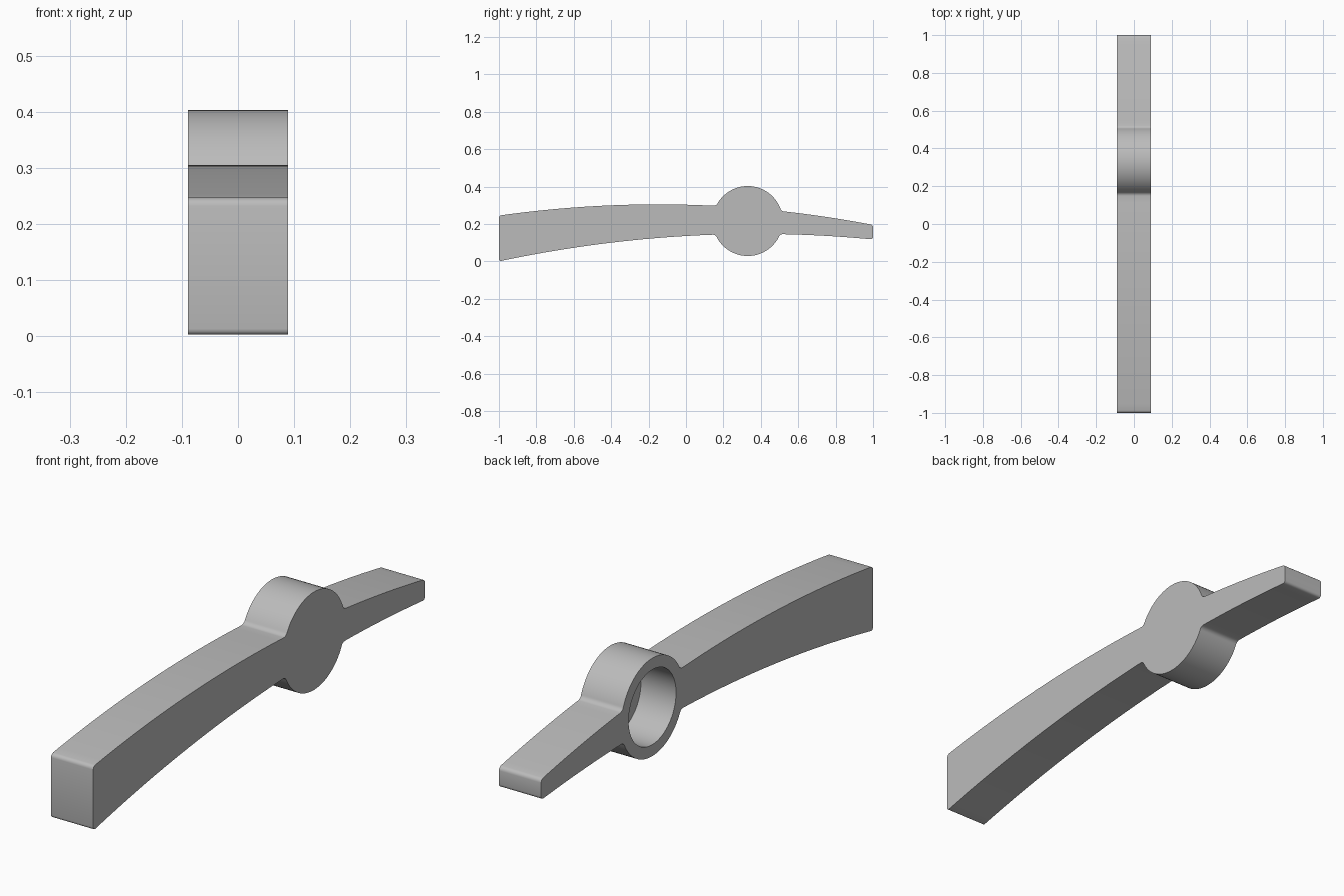
import bpy, bmesh
from math import cos, sin, pi, radians

cube = bpy.data.objects.get("Cube")
if cube:
    bpy.data.objects.remove(cube, do_unlink=True)

HALF = 0.089                  # half thickness along x
CY, CZ, R = 0.33, 0.216, 0.187  # round hub
BORE, FLOOR = 0.143, 0.03     # blind socket radius and floor thickness


def top(y):
    return 0.305 - 0.083 * (y + 0.15) ** 2


def bottom(y):
    return 0.147 - 0.077 * (y - 0.38) ** 2


def curve(f, a, b, n):
    return [(a + (b - a) * i / n, f(a + (b - a) * i / n)) for i in range(n + 1)]


def hub_arc(outside, start, n=26):
    """Part of the hub circle that stands clear of the curved arms."""
    angles = [start + pi * i / 2000 for i in range(2001)]
    clear = [a for a in angles if outside(CY + R * cos(a), CZ + R * sin(a))]
    a, b = clear[0], clear[-1]
    return [(CY + R * cos(a + (b - a) * i / n), CZ + R * sin(a + (b - a) * i / n))
            for i in range(n + 1)]


# Side outline, counter-clockwise, in pieces that meet at corners
under = hub_arc(lambda y, z: z < bottom(y), pi)
over = hub_arc(lambda y, z: z > top(y), 0)
pieces = [
    curve(bottom, -1, under[0][0], 24), under,
    curve(bottom, under[-1][0], 1, 12),
    curve(top, 1, over[0][0], 12), over,
    curve(top, over[-1][0], -1, 24),
]

bm = bmesh.new()
verts, corners = [], []
for i, piece in enumerate(pieces):
    # Pieces share their end points, except at the two upright arm ends
    joined = i not in (0, 3)
    new = [bm.verts.new((-HALF, y, z)) for y, z in piece[1 if joined else 0:]]
    corners += [new[-1]] if joined else [new[0], new[-1]]
    verts += new
face = bm.faces.new(verts)

# Small rounding of the arm ends and the hub junctions
bmesh.ops.bevel(bm, geom=corners, offset=0.013, segments=4, profile=0.5,
                affect='VERTICES', clamp_overlap=True)
result = bmesh.ops.extrude_face_region(bm, geom=bm.faces[:])
moved = [g for g in result["geom"] if isinstance(g, bmesh.types.BMVert)]
bmesh.ops.translate(bm, verts=moved, vec=(2 * HALF, 0, 0))
bmesh.ops.recalc_face_normals(bm, faces=bm.faces[:])
mesh = bpy.data.meshes.new("curved_lever")
bm.to_mesh(mesh)
bm.free()
lever = bpy.data.objects.new("curved_lever", mesh)
bpy.context.collection.objects.link(lever)

# Plain grey finish
grey = bpy.data.materials.new("plain_grey")
grey.use_nodes = True
colour = (0.5, 0.5, 0.5, 1)
grey.diffuse_color = colour
grey.node_tree.nodes["Principled BSDF"].inputs["Base Color"].default_value = colour
mesh.materials.append(grey)

# Blind round socket, open on the right side
start, end = -HALF - 0.1, HALF - FLOOR
bpy.ops.mesh.primitive_cylinder_add(vertices=64, radius=BORE, depth=end - start,
                                    location=((start + end) / 2, CY, CZ),
                                    rotation=(0, radians(90), 0))
cutter = bpy.context.object
cutter.name = "socket_cutter"
cutter.hide_render = True
cutter.data.materials.append(grey)

bpy.ops.object.select_all(action='DESELECT')
lever.select_set(True)
bpy.context.view_layer.objects.active = lever
cut = lever.modifiers.new("socket", 'BOOLEAN')
cut.operation = 'DIFFERENCE'
cut.solver = 'EXACT'
cut.object = cutter
bpy.ops.object.modifier_apply(modifier=cut.name)
bpy.data.objects.remove(cutter, do_unlink=True)
bpy.ops.object.shade_smooth_by_angle(angle=radians(30))
